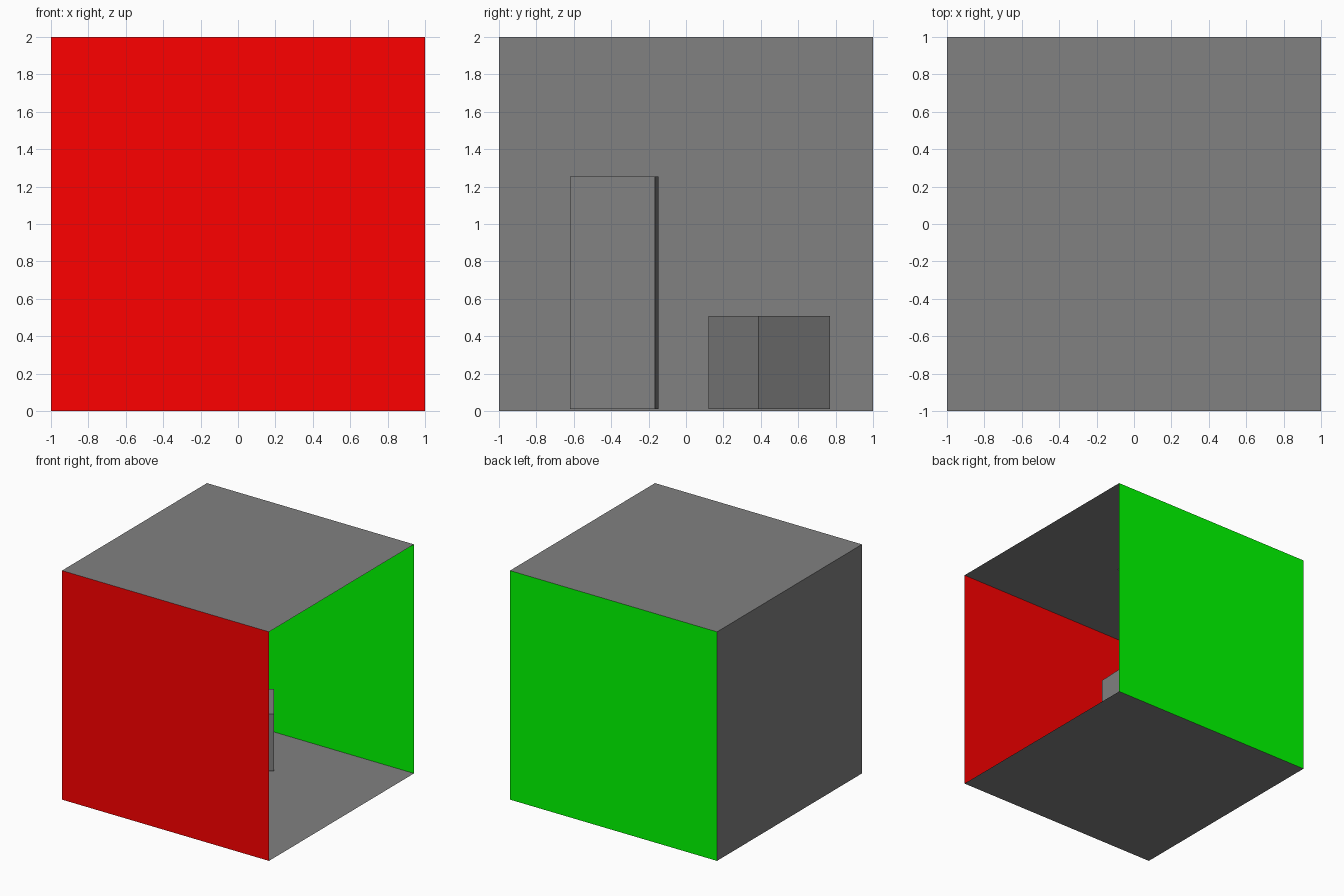
import bpy
from math import radians, pi

if "Cube" in bpy.data.objects:
    bpy.data.objects.remove(bpy.data.objects["Cube"])


def material(name, color):
    mat = bpy.data.materials.new(name)
    mat.diffuse_color = (*color, 1)
    mat.use_nodes = True
    mat.node_tree.nodes["Principled BSDF"].inputs["Base Color"].default_value = mat.diffuse_color
    return mat


GREY = material("dark_grey", (0.22, 0.22, 0.22))
RED = material("red", (1, 0, 0))
GREEN = material("green", (0, 1, 0))
WHITE = material("lamp_white", (1, 1, 1))


def panel(name, size, loc, rot=(0, 0, 0), mat=GREY):
    bpy.ops.mesh.primitive_plane_add(size=size, location=loc, rotation=rot)
    obj = bpy.context.object
    obj.name = name
    obj.data.materials.append(mat)


def block(name, center, side, z0, z1, angle):
    bpy.ops.mesh.primitive_cube_add(
        size=1, location=(*center, (z0 + z1) / 2), rotation=(0, 0, radians(angle)))
    obj = bpy.context.object
    obj.name = name
    obj.scale = (side, side, z1 - z0)
    obj.data.materials.append(GREY)


# Room shell: single-sheet panels facing inward, open on the +x side
panel("floor", 2, (0, 0, 0))
panel("ceiling", 2, (0, 0, 2), (pi, 0, 0))
panel("back_wall", 2, (-1, 0, 1), (0, pi / 2, 0))
panel("red_wall", 2, (0, -1, 1), (-pi / 2, 0, 0), RED)
panel("green_wall", 2, (0, 1, 1), (pi / 2, 0, 0), GREEN)

# Small square lamp panel just under the ceiling
panel("ceiling_lamp", 0.2, (0, 0, 1.99), (pi, 0, 0), WHITE)

# Two turned blocks hovering a hair above the floor
block("tall_block", (-0.389, -0.383), 0.455, 0.012, 1.255, -2.4)
block("short_block", (-0.246, 0.445), 0.466, 0.01, 0.507, 35)
